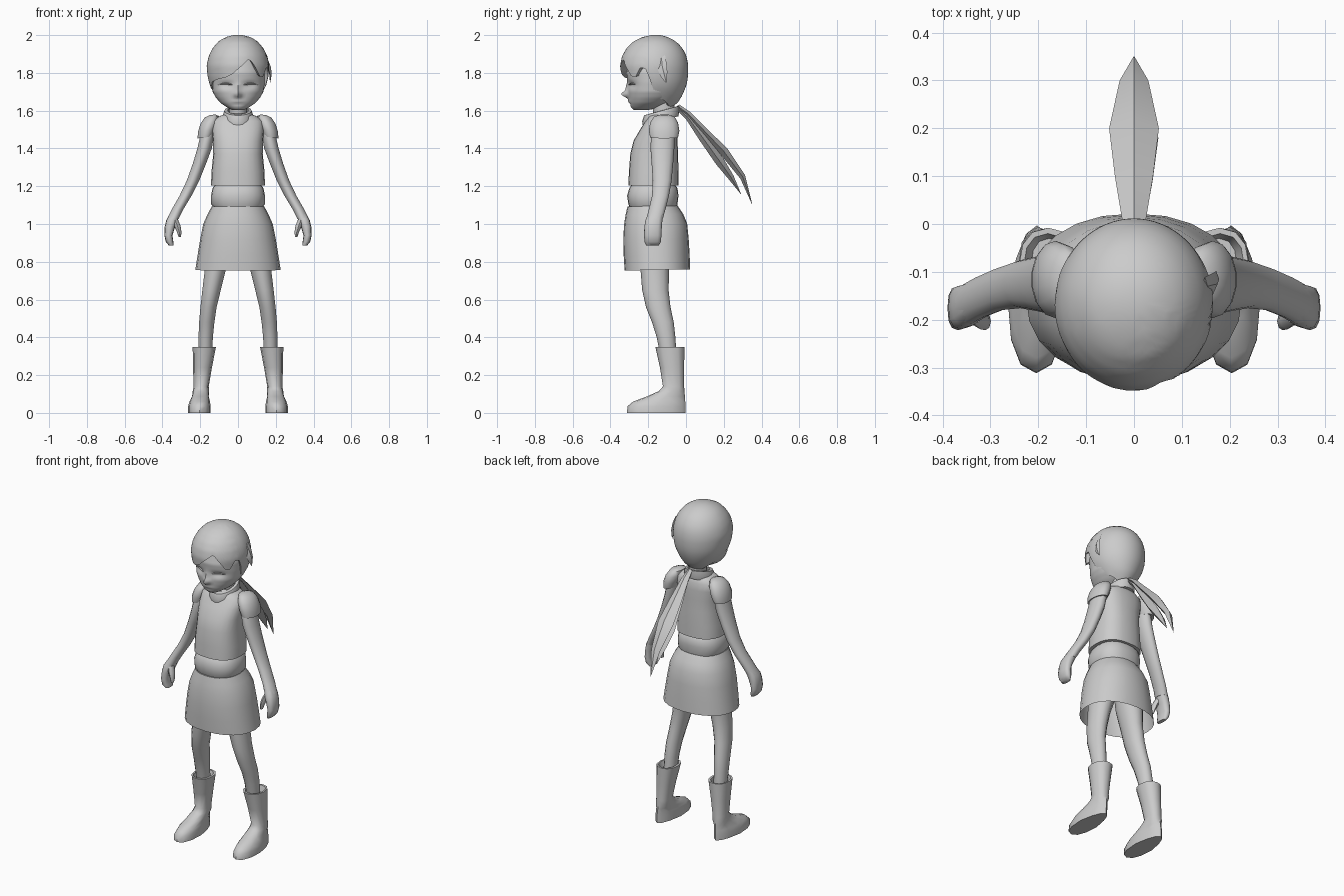
import bpy, bmesh, math
from mathutils import Vector

grey = bpy.data.materials.new("plain_grey")
grey.diffuse_color = (0.6, 0.6, 0.6, 1)


def finish(name, bm, angle=50):
    bmesh.ops.remove_doubles(bm, verts=bm.verts, dist=0.0005)
    bmesh.ops.recalc_face_normals(bm, faces=bm.faces)
    me = bpy.data.meshes.new(name)
    bm.to_mesh(me)
    bm.free()
    me.materials.append(grey)
    for p in me.polygons:
        p.use_smooth = True
    me.set_sharp_from_angle(angle=math.radians(angle))
    ob = bpy.data.objects.new(name, me)
    bpy.context.collection.objects.link(ob)
    return ob


def skin(name, rings, caps=(True, True), angle=50):
    """Bridge equal-length rings of points into a surface."""
    bm = bmesh.new()
    vs = [[bm.verts.new(p) for p in r] for r in rings]
    n = len(vs[0])
    for a, b in zip(vs, vs[1:]):
        for i in range(n):
            j = (i + 1) % n
            bm.faces.new((a[i], a[j], b[j], b[i]))
    for cap, r in zip(caps, (vs[0], vs[-1])):
        if cap:
            bm.faces.new(r)
    return finish(name, bm, angle)


def oval(z, x0, x1, y0, y1, n=16, power=2.0, tilt=0.0):
    """Horizontal rounded ring filling a box, optionally tilted along y."""
    pts = []
    for i in range(n):
        a = 2 * math.pi * i / n
        c, s = math.cos(a), math.sin(a)
        x = math.copysign(abs(s) ** (2 / power), s) * (x1 - x0) / 2
        y = -math.copysign(abs(c) ** (2 / power), c) * (y1 - y0) / 2
        pts.append(Vector(((x0 + x1) / 2 + x, (y0 + y1) / 2 + y, z + tilt * y)))
    return pts


def loft(name, table, n=16, power=2.0, tilt=0.0, caps=(True, True), side=1, warp=None):
    rings = [oval(*row, n=n, power=power, tilt=tilt) for row in table]
    for r in rings:
        for p in r:
            if warp:
                warp(p)
            p.x *= side
    return skin(name, rings, caps)


def centred(table):
    return [(z, -w, w, y0, y1) for z, w, y0, y1 in table]


def lerp(table, t):
    """Interpolate rows keyed by their first value (ascending)."""
    if t <= table[0][0]:
        return table[0][1:]
    for a, b in zip(table, table[1:]):
        if t <= b[0]:
            f = (t - a[0]) / (b[0] - a[0])
            return tuple(p + (q - p) * f for p, q in zip(a[1:], b[1:]))
    return table[-1][1:]


# Torso, waist and skirt
loft("tunic", centred([
    (1.205, .12, -.28, -.06), (1.205, .143, -.305, -.04), (1.28, .14, -.302, -.04),
    (1.37, .131, -.295, -.042), (1.44, .132, -.278, -.045), (1.50, .138, -.243, -.045),
    (1.545, .135, -.215, -.05), (1.57, .10, -.20, -.06), (1.585, .06, -.18, -.07)]), 24, 2.5)
loft("waist", centred([
    (1.08, .125, -.295, -.05), (1.105, .142, -.305, -.045), (1.15, .143, -.312, -.04),
    (1.19, .135, -.30, -.045), (1.21, .12, -.285, -.06)]), 24, 2.4)
loft("skirt", centred([
    (1.09, .10, -.28, -.08), (1.095, .138, -.31, -.045), (1.05, .162, -.32, -.015),
    (1.0, .184, -.328, .006), (.92, .20, -.332, .014), (.84, .213, -.33, .019),
    (.757, .226, -.325, .022)]), 24, 2.2, caps=(True, False), tilt=.02)

# Neck and collar
loft("neck", centred([(1.54, .05, -.17, -.06), (1.60, .047, -.175, -.06),
                      (1.68, .05, -.19, -.06)]), 16)
loft("collar", centred([
    (1.55, .06, -.20, -.06), (1.545, .08, -.228, -.04), (1.57, .083, -.232, -.035),
    (1.60, .072, -.222, -.035), (1.602, .055, -.20, -.05), (1.56, .05, -.19, -.06)]),
    20, tilt=.27, caps=(False, False))

# Face with nose, eye sockets and mouth pushed out of the rounded head
FACE = [(1.603, .03, -.275, -.20), (1.615, .055, -.29, -.15), (1.64, .092, -.298, -.10),
        (1.67, .118, -.303, -.06), (1.70, .134, -.306, -.04), (1.75, .142, -.308, -.02),
        (1.80, .142, -.315, -.02), (1.90, .12, -.29, -.05)]


def bump(x, z, cx, cz, wx, wz):
    return math.exp(-((x - cx) / wx) ** 2 - ((z - cz) / wz) ** 2)


def sculpt(p):
    if p.y < -.2:
        x, z = abs(p.x), p.z
        p.y += (-.034 * bump(x, z, 0, 1.686, .016, .018) - .012 * bump(x, z, 0, 1.72, .012, .03)
                - .008 * bump(x, z, 0, 1.645, .03, .012) + .008 * bump(x, z, 0, 1.638, .03, .005)
                + .014 * bump(x, z, .065, 1.735, .035, .018))


face_rows = []
for k in range(38):
    z = 1.603 + k * .297 / 37
    w, y0, y1 = lerp(FACE, z)
    face_rows.append((z, -w, w, y0, y1))
loft("face", face_rows, 56, 2.15, warp=sculpt)

# Closed eyelids and brow-side lashes
for s, tag in ((1, "left"), (-1, "right")):
    rings = []
    for k in range(7):
        x = .03 + .075 * k / 6
        h = .003 + .004 * math.sin(math.pi * k / 6)
        zc = 1.732 + .013 * math.sin(math.pi * (k + 1) / 8)
        y = -.154 - .153 * math.sqrt(1 - (x / .147) ** 2) + .004
        rings.append([Vector((s * x, y + dy, zc + dz)) for dy, dz in
                      ((-.004, 0), (.004, h), (.012, 0), (.004, -h))])
    skin(tag + "_eyelid", rings)

# Hair cap: shell of the skull cut off along a swept fringe line
HAIR = [(1.615, .055, -.21, -.075), (1.64, .085, -.25, -.045), (1.68, .12, -.30, -.02),
        (1.73, .148, -.325, .001), (1.78, .161, -.342, .011), (1.84, .166, -.349, .012),
        (1.89, .155, -.338, .002), (1.93, .135, -.315, -.018), (1.965, .105, -.28, -.05),
        (1.988, .07, -.235, -.09), (2.0, .025, -.185, -.135)]
FRINGE = [(-180, 1.615), (-130, 1.625), (-105, 1.67), (-90, 1.70), (-75, 1.71), (-65, 1.75),
          (-45, 1.765), (-25, 1.775), (-10, 1.795), (8, 1.84), (22, 1.875), (34, 1.83),
          (46, 1.78), (54, 1.775), (66, 1.83), (76, 1.82), (88, 1.69), (98, 1.665),
          (130, 1.625), (180, 1.615)]
N, M = 72, 16
rings = []
for m in range(M + 2):
    ring = []
    for i in range(N):
        deg = -180 + 360 * i / N
        low = lerp(FRINGE, deg)[0]
        t = min(m, M) / M
        z = 2.0 + (low - 2.0) * (t ** 1.3)
        w, y0, y1 = lerp(HAIR, z)
        if m > M:  # lip folded in toward the scalp
            w, y0, y1 = w * .86, y0 + .035, y1 - .02
            z += .008
        a = math.radians(deg)
        ring.append(Vector((w * math.sin(a), (y0 + y1) / 2 - (y1 - y0) / 2 * math.cos(a), z)))
    rings.append(ring)
skin("hair_cap", rings, (True, False))


def strand(name, rows):
    """Diamond-section lock; rows are centre, half width, half depth."""
    rings = []
    for (x, y, z), w, d in rows:
        rings.append([Vector((x + w, y, z)), Vector((x, y + d * .75, z + d * .65)),
                      Vector((x - w, y, z)), Vector((x, y - d * .75, z - d * .65))])
    skin(name, rings, angle=25)


# Loose side lock and the tied ponytail
strand("side_lock", [((.148, -.13, 1.88), .006, .025), ((.165, -.125, 1.83), .01, .03),
                     ((.172, -.115, 1.79), .006, .022), ((.17, -.105, 1.75), .001, .002)])
strand("ponytail_upper", [
    ((0, -.045, 1.625), .014, .012), ((0, .01, 1.585), .025, .014), ((0, .10, 1.49), .04, .018),
    ((0, .20, 1.385), .052, .024), ((0, .30, 1.25), .03, .016), ((0, .35, 1.105), .001, .001)])
strand("ponytail_lower", [
    ((0, -.045, 1.615), .012, .010), ((.002, .01, 1.565), .022, .014),
    ((.003, .09, 1.455), .036, .022), ((.003, .18, 1.33), .048, .025),
    ((.002, .24, 1.245), .03, .016), ((0, .29, 1.16), .001, .001)])


def foot_shape(p):
    """Narrow the heel of the sole."""
    if p.z < .1 and p.y > -.15:
        p.x = .2 + (p.x - .2) * (1 - .35 * (p.y + .15) / .15)


for s, tag in ((1, "left"), (-1, "right")):
    # Puffed cap sleeve
    loft(tag + "_sleeve", [
        (1.575, .12, .15, -.14, -.09), (1.565, .10, .178, -.17, -.06),
        (1.535, .10, .20, -.19, -.042), (1.495, .115, .213, -.197, -.035),
        (1.46, .13, .215, -.19, -.042), (1.465, .14, .20, -.175, -.06)],
        14, side=s, warp=lambda p: setattr(p, "z", p.z - .12 * (p.x - .16)))
    # Arm
    loft(tag + "_arm", [
        (1.54, .12, .185, -.17, -.06), (1.47, .125, .20, -.185, -.06),
        (1.40, .138, .216, -.188, -.062), (1.32, .168, .240, -.182, -.068),
        (1.23, .204, .272, -.176, -.076), (1.15, .245, .310, -.180, -.09),
        (1.08, .287, .350, -.196, -.108), (1.03, .312, .375, -.21, -.122)], 14, side=s)
    # Hand and thumb
    loft(tag + "_hand", [
        (1.06, .305, .358, -.195, -.12), (1.02, .318, .380, -.215, -.125),
        (.985, .333, .388, -.22, -.128), (.94, .347, .390, -.222, -.13),
        (.905, .342, .382, -.22, -.133), (.885, .340, .365, -.21, -.145)], 12, 2.5, side=s)
    loft(tag + "_thumb", [
        (1.025, .318, .35, -.21, -.16), (.99, .304, .338, -.22, -.175),
        (.955, .299, .322, -.222, -.185), (.932, .302, .315, -.218, -.195)], 8, side=s)
    # Leg
    loft(tag + "_leg", [
        (.97, .012, .165, -.25, -.06), (.86, .03, .172, -.25, -.075),
        (.75, .065, .178, -.24, -.09), (.65, .09, .19, -.232, -.092),
        (.56, .112, .20, -.212, -.082), (.48, .124, .207, -.18, -.065),
        (.40, .132, .21, -.155, -.056), (.30, .137, .21, -.135, -.05)], 14, side=s)
    # Boot: open cuff, ankle and foot
    loft(tag + "_boot", [
        (.31, .14, .215, -.14, -.03), (.348, .13, .23, -.15, -.02),
        (.348, .117, .24, -.162, -.008), (.24, .138, .238, -.138, -.01),
        (.14, .155, .235, -.122, -.01), (.115, .153, .24, -.145, -.008),
        (.088, .150, .248, -.205, -.006), (.06, .147, .258, -.28, -.004),
        (.035, .145, .264, -.31, -.003), (.0, .145, .264, -.312, -.003)],
        12, 2.3, side=s, warp=foot_shape)
